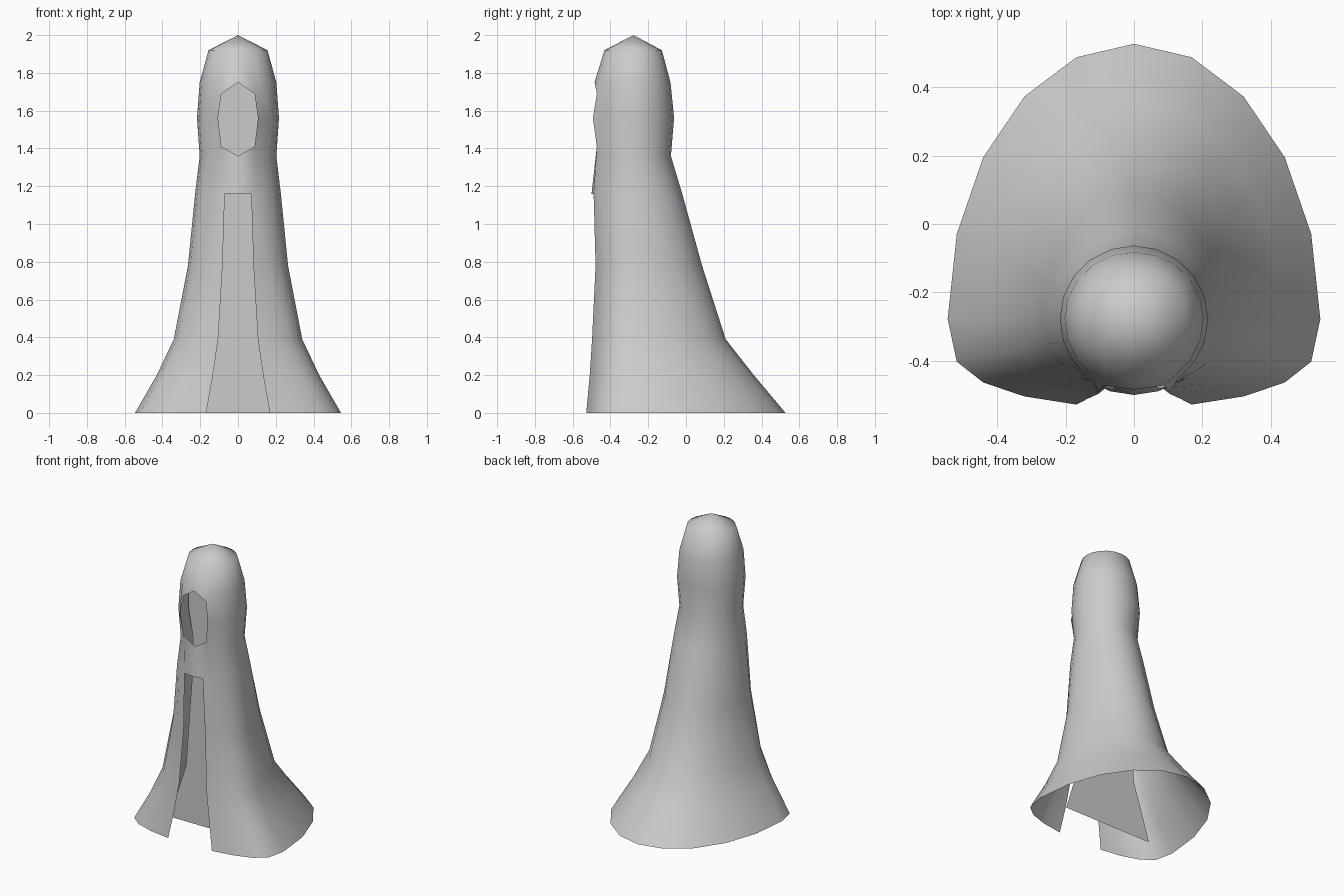
import bpy, bmesh, math

if "Cube" in bpy.data.objects:
    bpy.data.objects.remove(bpy.data.objects["Cube"])

SIDES = 20
CY = -0.278      # y of the vertical axis
FRONT = 5        # index of the front centre column

# z, half width, back depth, front depth, front roundness exponent
RINGS = [
    (0.00, 0.545, 0.805, 0.258, 0.62),
    (0.20, 0.430, 0.637, 0.240, 0.70),
    (0.39, 0.340, 0.488, 0.228, 0.78),
    (0.78, 0.265, 0.363, 0.210, 0.90),
    (1.16, 0.227, 0.258, 0.222, 1.00),
    (1.36, 0.203, 0.198, 0.200, 1.00),
    (1.56, 0.217, 0.215, 0.217, 1.00),
    (1.75, 0.203, 0.196, 0.206, 1.00),
    (1.92, 0.156, 0.150, 0.154, 1.00),
]
# face opening: ring index -> (x, y, z) of the side points
FACE = {5: (0.088, -0.472, 1.41), 6: (0.106, -0.493, 1.56), 7: (0.088, -0.472, 1.69)}
SLIT_TOP = 4     # the front is open below this ring


def finish(bm, name, smooth):
    loose = [v for v in bm.verts if not v.link_faces]
    bmesh.ops.delete(bm, geom=loose, context='VERTS')
    bmesh.ops.recalc_face_normals(bm, faces=bm.faces)
    mesh = bpy.data.meshes.new(name)
    bm.to_mesh(mesh)
    bm.free()
    obj = bpy.data.objects.new(name, mesh)
    bpy.context.collection.objects.link(obj)
    if smooth:
        bpy.ops.object.select_all(action='DESELECT')
        obj.select_set(True)
        bpy.context.view_layer.objects.active = obj
        bpy.ops.object.shade_smooth_by_angle(angle=math.radians(50))
    return obj


def ring_point(i, k):
    z, w, back, front, p = RINGS[i]
    if i in FACE and abs(k - FRONT) == 1:
        x, y, z = FACE[i]
        return (x * (FRONT - k), y, z)
    a = 2 * math.pi * k / SIDES
    s = math.sin(a)
    y = CY - front * s ** p if s > 1e-6 else CY - back * s
    return (w * math.cos(a), y, z)


# Hooded cloak: lofted rings with a front slit and a face opening
bm = bmesh.new()
rings = [[bm.verts.new(ring_point(i, k)) for k in range(SIDES)] for i in range(len(RINGS))]
for i in range(len(RINGS) - 1):
    for k in range(SIDES):
        opening = i < SLIT_TOP or i in (5, 6)
        if opening and k in (FRONT - 1, FRONT):
            continue
        n = (k + 1) % SIDES
        bm.faces.new((rings[i][k], rings[i][n], rings[i + 1][n], rings[i + 1][k]))
# Hood crown
tip = bm.verts.new((0, CY, 2.0))
for k in range(SIDES):
    bm.faces.new((rings[-1][k], rings[-1][(k + 1) % SIDES], tip))
finish(bm, "hooded_cloak", True)

# Flat inner panel seen through the slit and the face opening
half = [(0.34, 0.0), (0.28, 0.2), (0.218, 0.39), (0.19, 0.78), (0.16, 1.16),
        (0.165, 1.30), (0.20, 1.50), (0.20, 1.75), (0.15, 1.90)]
bm = bmesh.new()
pairs = [[bm.verts.new((s * x, -0.26, z)) for s in (-1, 1)] for x, z in half]
for (a, b), (c, d) in zip(pairs, pairs[1:]):
    bm.faces.new((a, b, d, c))
finish(bm, "inner_panel", False)
